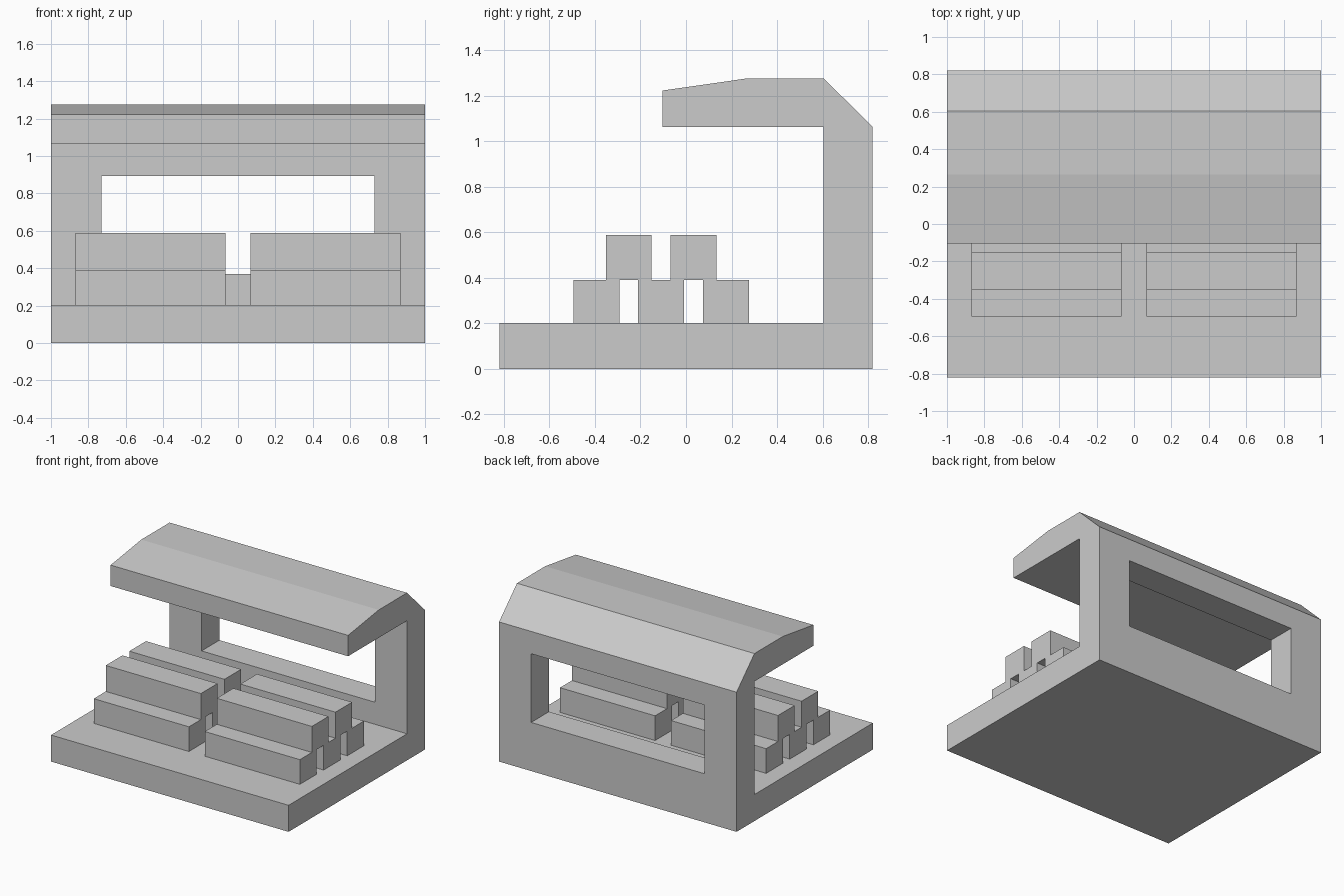
import bpy, bmesh

if "Cube" in bpy.data.objects:
    bpy.data.objects.remove(bpy.data.objects["Cube"])


def extrude_profile(name, points, x0, x1):
    """Solid made by sweeping a (y, z) outline from x0 to x1."""
    bm = bmesh.new()
    face = bm.faces.new([bm.verts.new((x0, y, z)) for y, z in points])
    swept = bmesh.ops.extrude_face_region(bm, geom=[face])["geom"]
    verts = [v for v in swept if isinstance(v, bmesh.types.BMVert)]
    bmesh.ops.translate(bm, verts=verts, vec=(x1 - x0, 0, 0))
    bmesh.ops.recalc_face_normals(bm, faces=bm.faces)
    mesh = bpy.data.meshes.new(name)
    bm.to_mesh(mesh)
    bm.free()
    obj = bpy.data.objects.new(name, mesh)
    bpy.context.collection.objects.link(obj)
    return obj


def box(name, x0, x1, y0, y1, z0, z1):
    return extrude_profile(name, [(y0, z0), (y1, z0), (y1, z1), (y0, z1)], x0, x1)


# Floor, back wall and overhanging roof share one side profile
shelter = extrude_profile("shelter", [
    (-0.82, 0), (0.82, 0), (0.82, 1.063), (0.605, 1.275), (0.265, 1.275),
    (-0.104, 1.222), (-0.104, 1.063), (0.605, 1.063), (0.605, 0.202), (-0.82, 0.202),
], -1, 1)

# Window opening through the back wall
cutter = box("window_cutter", -0.73, 0.73, 0.5, 0.9, 0.37, 0.893)
cutter.hide_render = True
mod = shelter.modifiers.new("window", "BOOLEAN")
mod.operation = "DIFFERENCE"
mod.solver = "EXACT"
mod.object = cutter
bpy.context.view_layer.objects.active = shelter
bpy.ops.object.modifier_apply(modifier=mod.name)
bpy.data.objects.remove(cutter)

# Two stacks of long blocks: three below, two bridging the gaps above
for side, x0, x1 in (("left", -0.868, -0.067), ("right", 0.067, 0.868)):
    for i, y in enumerate((-0.495, -0.21, 0.074)):
        box(f"{side}_lower_block_{i + 1}", x0, x1, y, y + 0.202, 0.202, 0.39)
    for i, y in enumerate((-0.351, -0.067)):
        box(f"{side}_upper_block_{i + 1}", x0, x1, y, y + 0.2, 0.39, 0.588)
